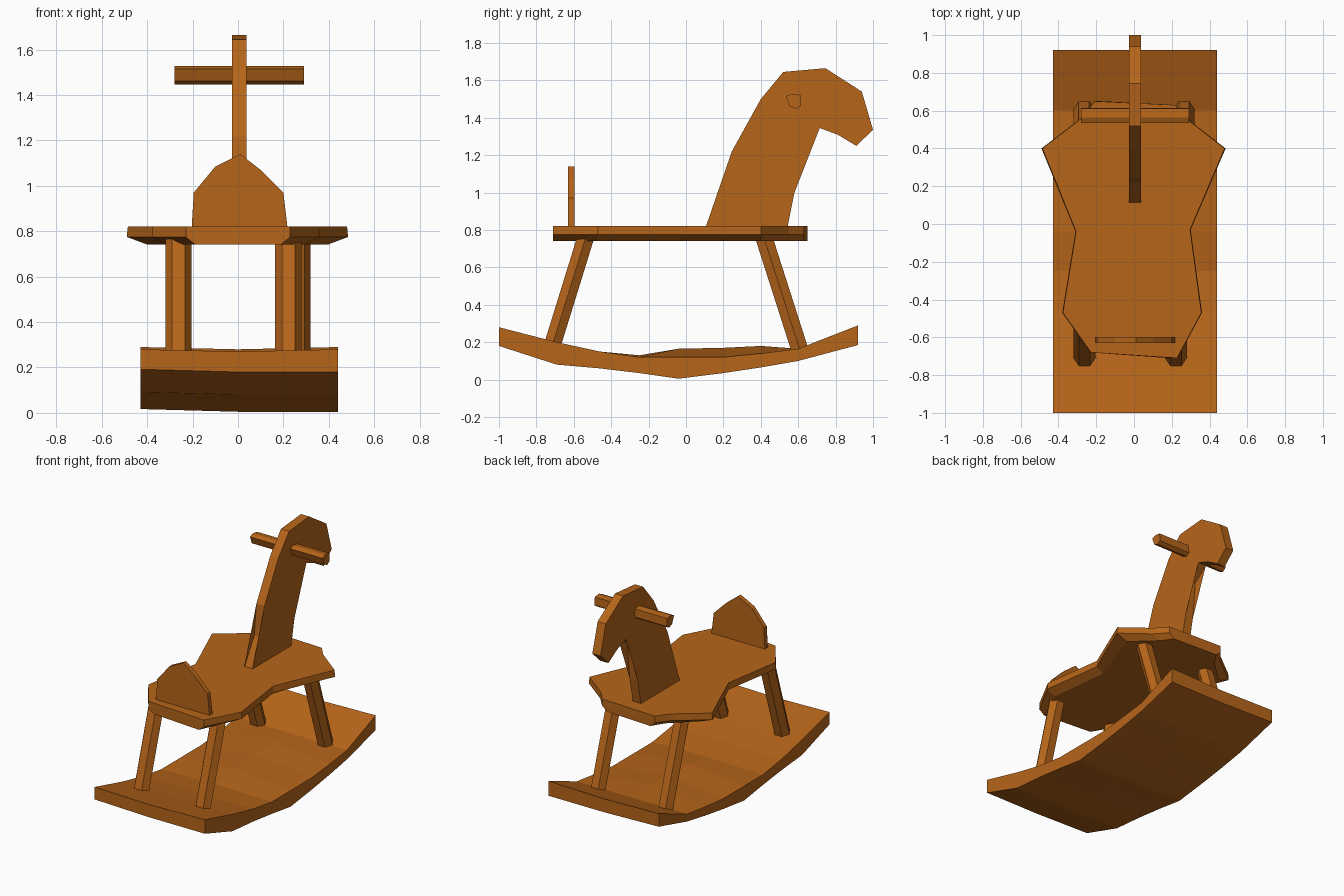
import bpy, bmesh, math
from mathutils import Vector

if "Cube" in bpy.data.objects:
    bpy.data.objects.remove(bpy.data.objects["Cube"])

wood = bpy.data.materials.new("wood")
wood.diffuse_color = (0.47, 0.13, 0.01, 1)
wood.use_nodes = True
wood.node_tree.nodes["Principled BSDF"].inputs["Base Color"].default_value = wood.diffuse_color


def loft(name, rings):
    """Closed flat-shaded solid skinned through equal-length rings."""
    bm = bmesh.new()
    loops = [[bm.verts.new(p) for p in ring] for ring in rings]
    n = len(loops[0])
    for a, b in zip(loops, loops[1:]):
        for i in range(n):
            j = (i + 1) % n
            bm.faces.new((a[i], a[j], b[j], b[i]))
    bm.faces.new(loops[0])
    bm.faces.new(loops[-1])
    bmesh.ops.triangulate(bm, faces=[f for f in bm.faces if len(f.verts) > 4])
    bmesh.ops.recalc_face_normals(bm, faces=bm.faces)
    me = bpy.data.meshes.new(name)
    bm.to_mesh(me)
    bm.free()
    me.materials.append(wood)
    ob = bpy.data.objects.new(name, me)
    bpy.context.collection.objects.link(ob)
    return ob


# Curved rocker board: y, top edge, top middle, bottom
rows = [(-1.0, .28, .27, .18), (-.69, .20, .20, .08), (-.46, .15, .15, .06),
        (-.25, .12, .13, .035), (-.04, .12, .165, .005), (.20, .12, .17, .035),
        (.40, .14, .18, .065), (.60, .165, .165, .10), (.92, .29, .28, .185)]
loft("rocker_board", [[(-.43, y, b + .012), (0, y, b), (.44, y, b),
                       (.44, y, t), (0, y, m), (-.43, y, t)]
                      for y, t, m, b in rows])

# Waisted seat with an undercut rim
outline = [(-.49, .40), (-.28, .56), (-.21, .65), (.22, .63), (.29, .55),
           (.485, .40), (.30, -.03), (.36, -.47), (.23, -.71),
           (-.23, -.68), (-.38, -.47), (-.31, -.04)]
loft("seat", [[(x * sx, y, z) for x, y in outline]
              for sx, z in ((.82, .742), (1.0, .775), (.99, .822))])

# Rounded seat back plate
back = [(-.205, .80), (-.195, .97), (-.10, 1.085), (.01, 1.14),
        (.10, 1.07), (.20, .97), (.22, .80)]
loft("seat_back", [[(x, y, z) for x, z in back] for y in (-.63, -.597)])

# Flat neck and head board
head = [(.10, .80), (.22, 1.0), (.245, 1.22), (.40, 1.50), (.52, 1.645),
        (.745, 1.665), (.94, 1.54), (1.0, 1.335), (.91, 1.25), (.81, 1.31),
        (.715, 1.345), (.605, 1.26), (.58, 1.0), (.54, .80)]
loft("head_and_neck", [[(x, y, z) for y, z in head] for x in (-.026, .038)])

# Handle bar through the head
bar = [(.535, 1.515), (.565, 1.528), (.612, 1.522), (.615, 1.465),
       (.59, 1.447), (.555, 1.462)]
loft("handle_bar", [[(x, y, z) for y, z in bar] for x in (-.28, .29)])

# Splayed hexagonal legs
def leg(name, top, bottom, rx, ry):
    loft(name, [[(c[0] + rx * math.cos(i * math.pi / 3),
                  c[1] + ry * math.sin(i * math.pi / 3), c[2]) for i in range(6)]
                for c in (Vector(bottom), Vector(top))])


for side, fx, bx in (("left", -.262, -.265), ("right", .222, .265)):
    leg("front_leg_" + side, (fx, -.53, .78), (fx, -.725, .15), .058, .054)
    leg("back_leg_" + side, (bx, .41, .78), (bx, .618, .13), .055, .055)
